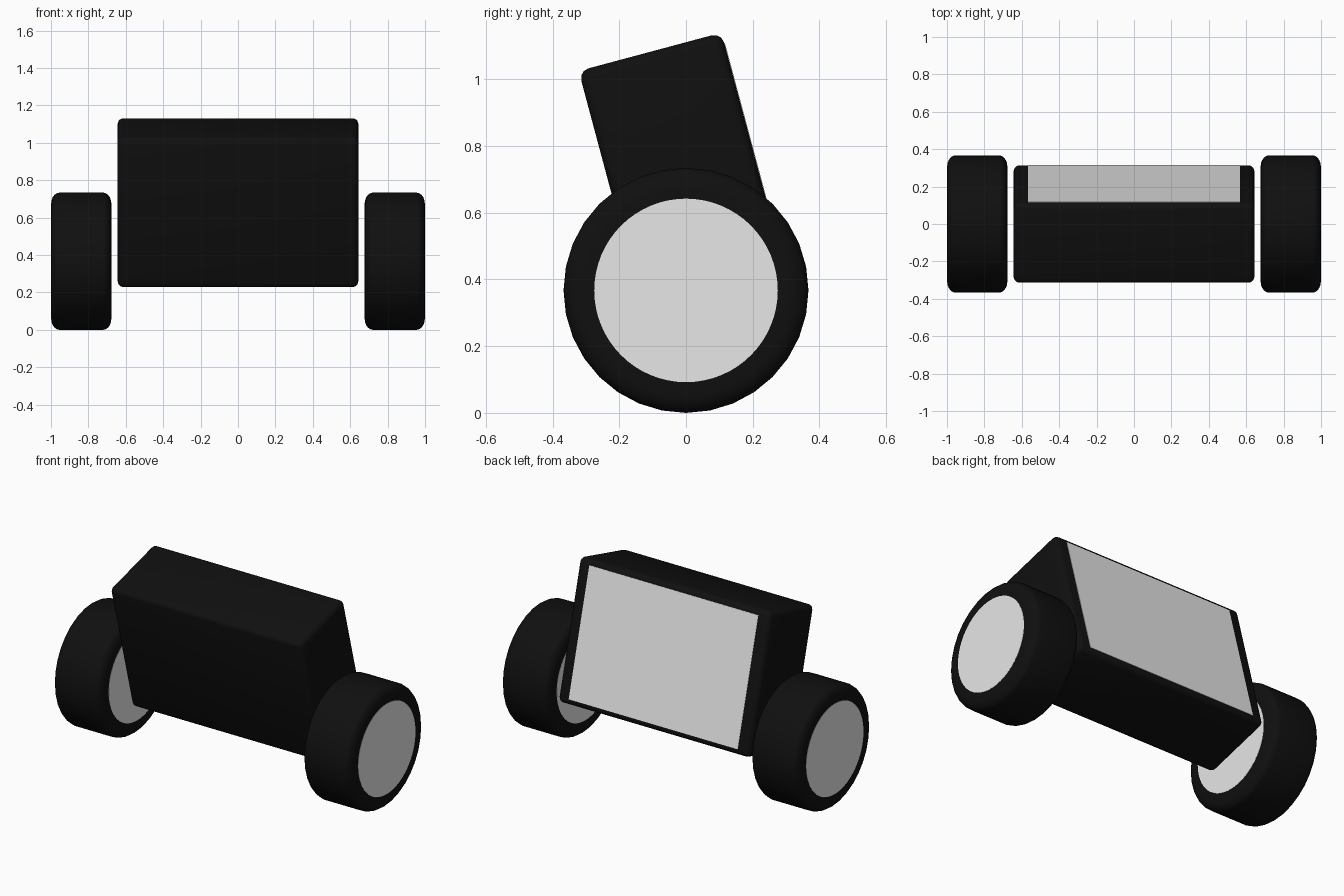
import bpy, bmesh, math
from mathutils import Matrix

if "Cube" in bpy.data.objects:
    bpy.data.objects.remove(bpy.data.objects["Cube"])


def material(name, rgb):
    m = bpy.data.materials.new(name)
    m.diffuse_color = (*rgb, 1.0)
    m.use_nodes = True
    m.node_tree.nodes["Principled BSDF"].inputs["Base Color"].default_value = m.diffuse_color
    return m


black = material("black", (0.005, 0.005, 0.005))
grey = material("light grey", (0.8, 0.8, 0.8))

TILT = math.radians(15)
BODY = (1.286, 0.443, 0.832)
BODY_Z = 0.68
WHEEL_R, HUB_R = 0.367, 0.275
WHEEL_IN, WHEEL_OUT = 0.677, 0.999


def add_object(name, bm, mat, smooth=True):
    bmesh.ops.recalc_face_normals(bm, faces=bm.faces)
    mesh = bpy.data.meshes.new(name)
    bm.to_mesh(mesh)
    bm.free()
    mesh.materials.append(mat)
    ob = bpy.data.objects.new(name, mesh)
    bpy.context.collection.objects.link(ob)
    if smooth:
        bpy.ops.object.select_all(action='DESELECT')
        ob.select_set(True)
        bpy.context.view_layer.objects.active = ob
        bpy.ops.object.shade_smooth_by_angle(angle=math.radians(40))
    return ob


def box(name, size, local_y, mat, bevel=0.0):
    """Box in the tilted body frame, offset along the body's depth."""
    bm = bmesh.new()
    bmesh.ops.create_cube(bm, size=1.0)
    bmesh.ops.scale(bm, vec=size, verts=bm.verts)
    if bevel:
        bmesh.ops.bevel(bm, geom=bm.edges[:], offset=bevel, segments=3,
                        profile=0.5, affect='EDGES')
    place = (Matrix.Translation((0, 0, BODY_Z)) @ Matrix.Rotation(TILT, 4, 'X')
             @ Matrix.Translation((0, local_y, 0)))
    bm.transform(place)
    return add_object(name, bm, mat, bevel > 0)


def lathe(name, profile, sides, mat):
    """Spin an (x, radius) profile about the wheel axis and cap both ends."""
    bm = bmesh.new()
    rings = []
    for x, r in profile:
        rings.append([bm.verts.new((x, r * math.cos(a), WHEEL_R + r * math.sin(a)))
                      for a in (2 * math.pi * i / sides for i in range(sides))])
    for p, q in zip(rings, rings[1:]):
        for i in range(sides):
            j = (i + 1) % sides
            bm.faces.new((p[i], p[j], q[j], q[i]))
    bm.faces.new(rings[0])
    bm.faces.new(rings[-1])
    return add_object(name, bm, mat)


# Tilted body with a thin panel on its back
box("body", BODY, 0, black, 0.03)
box("back_panel", (1.136, 0.004, 0.765), BODY[1] / 2, grey)

# Rounded tyre profile: inner edge to outer edge
corner = [(0.045 * (1 - math.sin(t)), 0.06 * (1 - math.cos(t)))
          for t in (math.pi / 2 * i / 5 for i in range(6))]
outer = [(WHEEL_OUT - dx, WHEEL_R - dr) for dx, dr in corner]
inner = [(WHEEL_IN + dx, WHEEL_R - dr) for dx, dr in reversed(corner)]

# Wheels with thin hub discs on both faces
for side, s in (("right", 1), ("left", -1)):
    lathe(side + "_tyre", [(s * x, r) for x, r in inner + outer], 32, black)
    for label, x in (("outer", WHEEL_OUT), ("inner", WHEEL_IN)):
        lathe(f"{side}_{label}_hub_disc",
              [(s * (x - 0.001), HUB_R), (s * (x + 0.001), HUB_R)], 64, grey)
